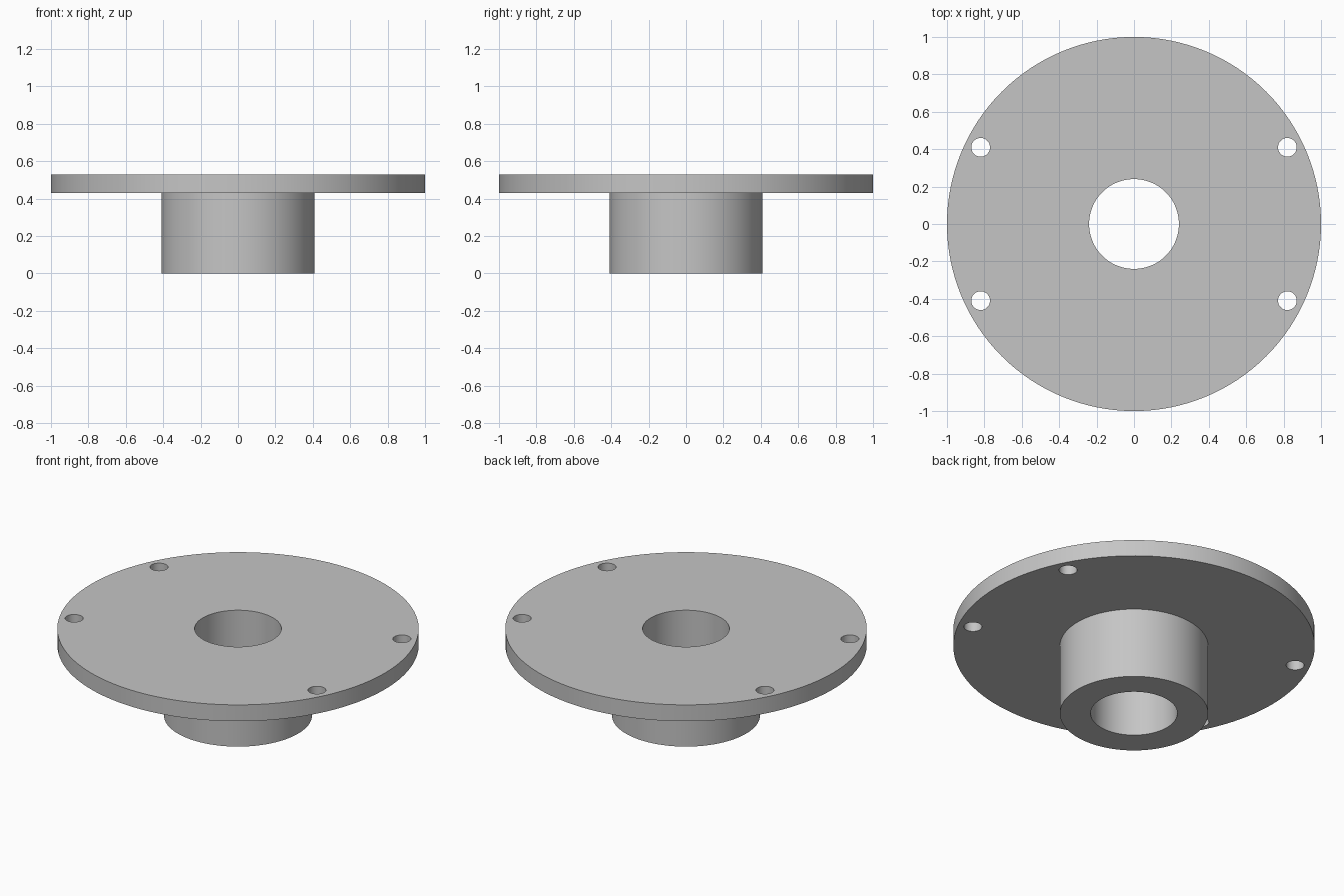
import bpy
import bmesh
import math

SEGMENTS = 128

cube = bpy.data.objects.get("Cube")
if cube:
    bpy.data.objects.remove(cube, do_unlink=True)

# Single plain grey
grey = bpy.data.materials.new("plain grey")
grey.use_nodes = True
colour = (0.56, 0.56, 0.56, 1)
grey.diffuse_color = colour
grey.node_tree.nodes["Principled BSDF"].inputs["Base Color"].default_value = colour


def lathe(name, profile):
    """Revolve a closed (radius, height) profile around z."""
    bm = bmesh.new()
    rings = []
    for i in range(SEGMENTS):
        a = math.tau * i / SEGMENTS
        rings.append([bm.verts.new((r * math.cos(a), r * math.sin(a), z)) for r, z in profile])
    n = len(profile)
    for i in range(SEGMENTS):
        here, there = rings[i], rings[(i + 1) % SEGMENTS]
        for j in range(n):
            k = (j + 1) % n
            bm.faces.new((here[j], there[j], there[k], here[k]))
    bmesh.ops.recalc_face_normals(bm, faces=bm.faces[:])
    mesh = bpy.data.meshes.new(name)
    bm.to_mesh(mesh)
    bm.free()
    obj = bpy.data.objects.new(name, mesh)
    bpy.context.collection.objects.link(obj)
    mesh.materials.append(grey)
    return obj


# Disc and hub with a through bore, as one turned body
bore, hub, rim = 0.24, 0.41, 1.0
under, top = 0.43, 0.53
flange = lathe("flange_with_hub", [
    (bore, 0), (hub, 0), (hub, under), (rim, under), (rim, top), (bore, top),
])

# Four bolt holes through the disc
for sx in (-1, 1):
    for sy in (-1, 1):
        bpy.ops.mesh.primitive_cylinder_add(
            vertices=48, radius=0.05, depth=0.4, location=(sx * 0.82, sy * 0.41, 0.48))
        cutter = bpy.context.object
        cutter.name = "bolt_hole_cutter"
        cutter.hide_render = True
        cutter.data.materials.append(grey)
        cut = flange.modifiers.new("bolt hole", "BOOLEAN")
        cut.operation = "DIFFERENCE"
        cut.solver = "EXACT"
        cut.object = cutter
        bpy.ops.object.select_all(action="DESELECT")
        flange.select_set(True)
        bpy.context.view_layer.objects.active = flange
        bpy.ops.object.modifier_apply(modifier=cut.name)
        bpy.data.objects.remove(cutter, do_unlink=True)

# Smooth round walls, crisp edges
bpy.ops.object.shade_smooth_by_angle(angle=math.radians(30))
